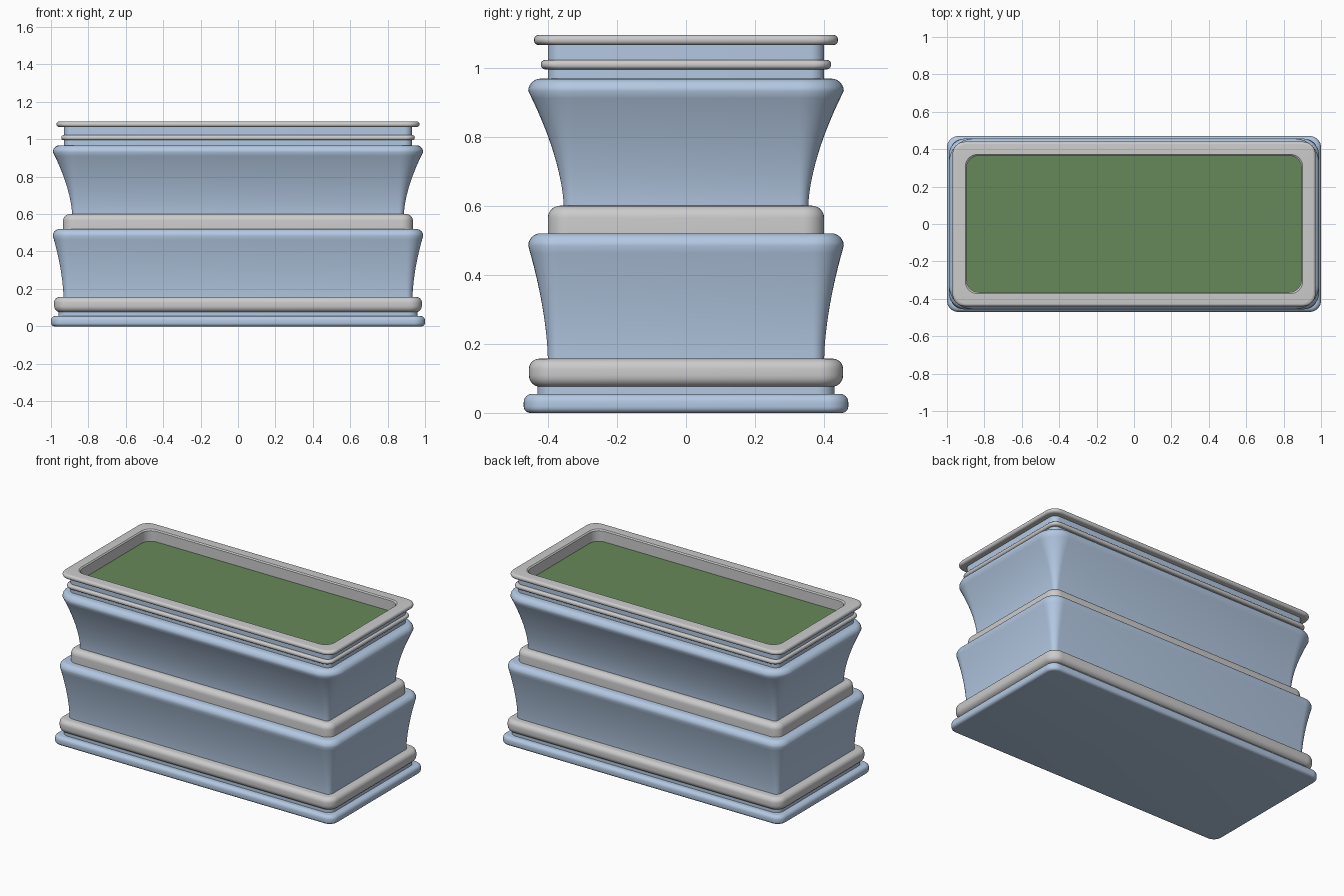
import bpy
import math

if "Cube" in bpy.data.objects:
    bpy.data.objects.remove(bpy.data.objects["Cube"])


def material(name, rgb):
    m = bpy.data.materials.new(name)
    m.diffuse_color = (*rgb, 1)
    m.use_nodes = True
    m.node_tree.nodes["Principled BSDF"].inputs["Base Color"].default_value = m.diffuse_color
    return m


blue = material("pale_blue", (0.45, 0.58, 0.76))
green = material("moss_green", (0.13, 0.25, 0.10))


def ring(hx, hy, z, r, n=8):
    """Rounded rectangle outline at height z."""
    pts = []
    for k, (sx, sy) in enumerate([(1, 1), (-1, 1), (-1, -1), (1, -1)]):
        for i in range(n + 1):
            a = math.pi / 2 * (k + i / n)
            pts.append((sx * (hx - r) + r * math.cos(a),
                        sy * (hy - r) + r * math.sin(a), z))
    return pts


def loft(name, hx, hy, profile, r, mat=None, closed=False):
    """Sweep a profile of (inset, z) around a rounded rectangle."""
    rings = [ring(hx - d, hy - d, z, max(r - d, 0.02) if not closed else r)
             for d, z in profile]
    n, m = len(rings[0]), len(rings)
    verts = [p for rg in rings for p in rg]
    faces = []
    for j in range(m if closed else m - 1):
        a, b = j * n, (j + 1) % m * n
        faces += [(a + i, a + (i + 1) % n, b + (i + 1) % n, b + i) for i in range(n)]
    if not closed:
        faces += [tuple(reversed(range(n))), tuple(range((m - 1) * n, m * n))]
    me = bpy.data.meshes.new(name)
    me.from_pydata(verts, [], faces)
    ob = bpy.data.objects.new(name, me)
    bpy.context.collection.objects.link(ob)
    if mat:
        me.materials.append(mat)
    bpy.context.view_layer.objects.active = ob
    for o in bpy.context.selected_objects:
        o.select_set(False)
    ob.select_set(True)
    bpy.ops.object.shade_smooth_by_angle(angle=math.radians(35))
    return ob


def arc(z, b, up, n=6):
    """Quarter-round edge ending (up) or starting (down) at height z."""
    out = []
    for i in range(n + 1):
        a = math.pi / 2 * i / n
        if up:
            out.append((b - b * math.cos(a), z - b + b * math.sin(a)))
        else:
            out.append((b - b * math.sin(a), z + b - b * math.cos(a)))
    return out


def band(z0, z1, b0, b1):
    low = arc(z0, b0, False) if b0 else [(0, z0)]
    return low + arc(z1, b1, True)


def flare(z0, z1, depth, power, b):
    """Concave wall flaring outward, finished with a rounded lip."""
    top = z1 - b
    wall = [(depth * (1 - (i / 16) ** power), z0 + (top - z0) * i / 16) for i in range(16)]
    return wall + arc(z1, b, True)


# Base and lower tier
loft("base_slab", 1.0, 0.47, band(0, 0.055, 0.018, 0.024), 0.06, blue)
loft("base_neck", 0.96, 0.43, [(0, 0.045), (0, 0.09)], 0.05, blue)
loft("lower_band", 0.983, 0.455, band(0.075, 0.157, 0.034, 0.03), 0.07)
loft("lower_body", 0.99, 0.457, flare(0.15, 0.52, 0.057, 1.7, 0.036), 0.09, blue)

# Upper tier
loft("middle_band", 0.935, 0.40, band(0.51, 0.60, 0, 0.035), 0.06)
loft("upper_body", 0.99, 0.457, flare(0.595, 0.968, 0.103, 1.65, 0.036), 0.13, blue)

# Neck tube, thin band and rim framing the planting bed
loft("neck_wall", 0.93, 0.40,
     [(0, 0.96), (0, 1.07), (0.03, 1.07), (0.03, 0.96)], 0.04, blue, closed=True)
loft("thin_band", 0.945, 0.42,
     band(0.995, 1.022, 0.012, 0.012) + [(0.03, 1.022), (0.03, 0.995)], 0.05, closed=True)
loft("top_rim", 0.97, 0.44,
     band(1.065, 1.095, 0.014, 0.014) + [(0.068, 1.095), (0.075, 1.088), (0.075, 1.0), (0.06, 1.0), (0.06, 1.065)],
     0.065, closed=True)
loft("planting_bed", 0.90, 0.37, [(0, 0.99), (0, 1.02)], 0.06, green)
